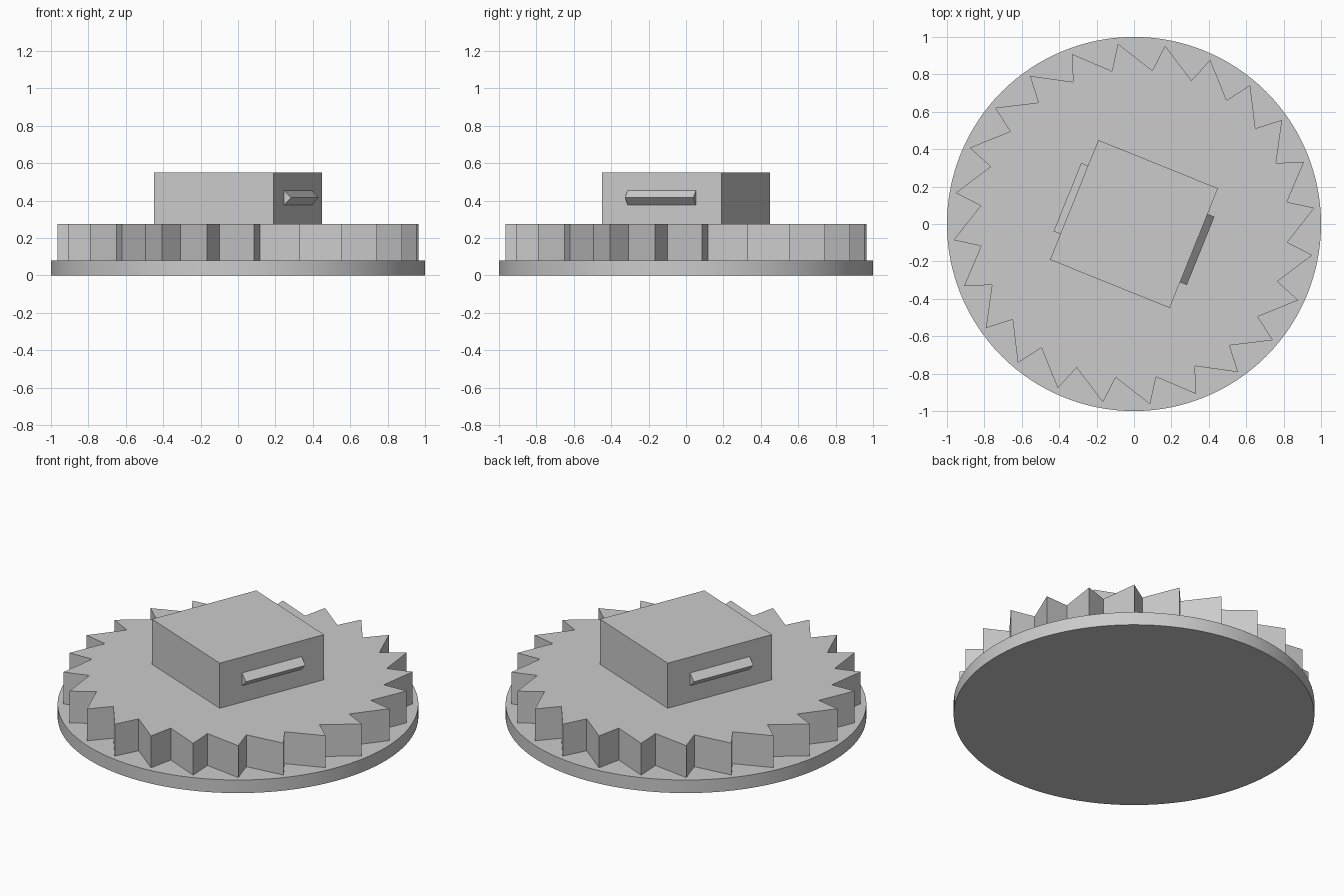
import bpy
import bmesh
from math import cos, sin, radians, pi
from mathutils import Matrix

default_cube = bpy.data.objects.get("Cube")
if default_cube:
    bpy.data.objects.remove(default_cube, do_unlink=True)

grey = bpy.data.materials.new("plain grey")
grey.use_nodes = True
grey.diffuse_color = (0.6, 0.6, 0.6, 1)
grey.node_tree.nodes["Principled BSDF"].inputs["Base Color"].default_value = (0.6, 0.6, 0.6, 1)


def prism(name, outline, height, matrix):
    """Extrude a flat outline along its local z axis and place it."""
    bm = bmesh.new()
    base = bm.faces.new([bm.verts.new((x, y, 0)) for x, y in outline])
    top = bmesh.ops.extrude_face_region(bm, geom=[base])["geom"]
    verts = [v for v in top if isinstance(v, bmesh.types.BMVert)]
    bmesh.ops.translate(bm, verts=verts, vec=(0, 0, height))
    bmesh.ops.recalc_face_normals(bm, faces=bm.faces)
    mesh = bpy.data.meshes.new(name)
    bm.to_mesh(mesh)
    bm.free()
    mesh.materials.append(grey)
    obj = bpy.data.objects.new(name, mesh)
    obj.matrix_world = matrix
    bpy.context.collection.objects.link(obj)
    return obj


def polar(radius, degrees):
    return radius * cos(radians(degrees)), radius * sin(radians(degrees))


# Round base plate
bpy.ops.mesh.primitive_cylinder_add(vertices=128, radius=1, depth=0.08, location=(0, 0, 0.04))
plate = bpy.context.object
plate.name = "base_plate"
plate.data.materials.append(grey)
bpy.ops.object.shade_smooth_by_angle(angle=radians(30))

# Ratchet wheel with slanted teeth
teeth = 24
outline = []
for i in range(teeth):
    turn = i * 360 / teeth
    outline += [polar(0.968, turn + 5.1), polar(0.826, turn + 8.2)]
prism("ratchet_wheel", outline, 0.195, Matrix.Translation((0, 0, 0.08)))

# Square hub, turned on the wheel
half = 0.345
turned = Matrix.Rotation(radians(-22), 4, "Z")
square = [(-half, -half), (half, -half), (half, half), (-half, half)]
prism("square_hub", square, 0.277, Matrix.Translation((0, 0, 0.274)) @ turned)

# Wedge-shaped catches on two opposite hub sides
wedge = [(0, -0.039), (0.039, 0), (0, 0.039)]
for side, angle in (("left", 0), ("right", pi)):
    place = (turned @ Matrix.Rotation(angle, 4, "Z")
             @ Matrix.Translation((half, 0.197, 0.415))
             @ Matrix.Rotation(pi / 2, 4, "X"))
    prism(side + "_catch", wedge, 0.394, place)
